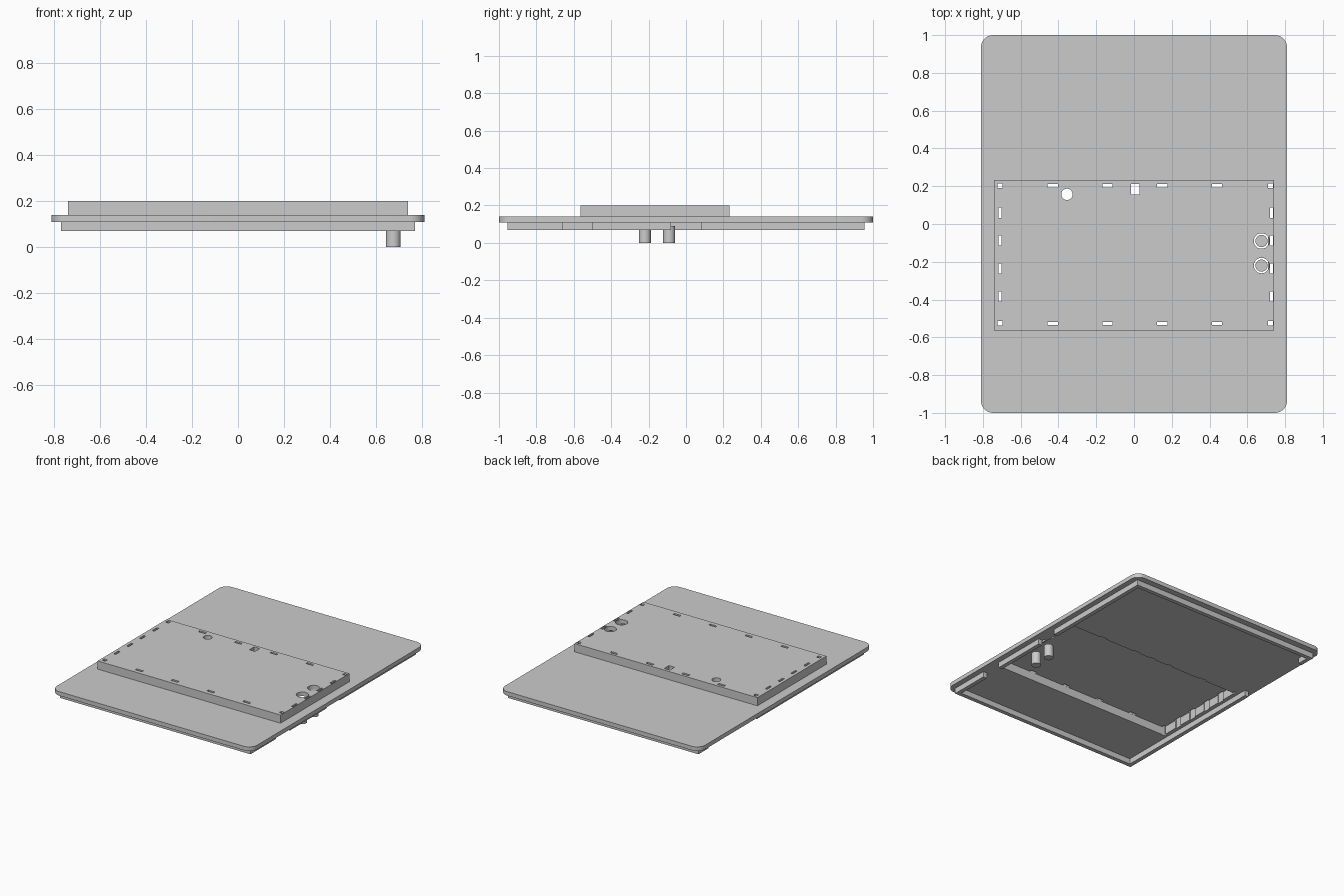
import bpy, bmesh
from mathutils import Matrix, Vector

cube = bpy.data.objects.get("Cube")
if cube:
    bpy.data.objects.remove(cube, do_unlink=True)

grey = bpy.data.materials.new("plain grey")
grey.use_nodes = True
grey.diffuse_color = (0.6, 0.6, 0.6, 1)
grey.node_tree.nodes["Principled BSDF"].inputs["Base Color"].default_value = grey.diffuse_color


def add_box(bm, x0, x1, y0, y1, z0, z1):
    size = Vector((x1 - x0, y1 - y0, z1 - z0))
    mid = Vector((x0 + x1, y0 + y1, z0 + z1)) / 2
    bmesh.ops.create_cube(bm, size=1, matrix=Matrix.Translation(mid) @ Matrix.Diagonal(size).to_4x4())


def add_cylinder(bm, x, y, r, z0, z1):
    bmesh.ops.create_cone(bm, cap_ends=True, segments=40, radius1=r, radius2=r, depth=z1 - z0,
                          matrix=Matrix.Translation((x, y, (z0 + z1) / 2)))


def make(name, bm):
    bmesh.ops.recalc_face_normals(bm, faces=bm.faces)
    mesh = bpy.data.meshes.new(name)
    bm.to_mesh(mesh)
    bm.free()
    mesh.materials.append(grey)
    obj = bpy.data.objects.new(name, mesh)
    bpy.context.collection.objects.link(obj)
    return obj


def smooth(obj):
    bpy.ops.object.select_all(action='DESELECT')
    obj.select_set(True)
    bpy.context.view_layer.objects.active = obj
    bpy.ops.object.shade_smooth_by_angle(angle=0.6)


def combine(obj, tool, operation):
    mod = obj.modifiers.new(tool.name, 'BOOLEAN')
    mod.object, mod.operation, mod.solver = tool, operation, 'EXACT'
    bpy.context.view_layer.objects.active = obj
    bpy.ops.object.modifier_apply(modifier=mod.name)
    bpy.data.objects.remove(tool, do_unlink=True)


# Flat plate with rounded corners
bm = bmesh.new()
add_box(bm, -0.81, 0.81, -1, 1, 0.11, 0.14)
corners = [e for e in bm.edges if abs(e.verts[0].co.z - e.verts[1].co.z) > 0.01]
bmesh.ops.bevel(bm, geom=corners, offset=0.065, segments=10, profile=0.5, affect='EDGES')
panel = make("cover_panel", bm)

# Raised hollow housing
bm = bmesh.new()
add_box(bm, -0.74, 0.74, -0.565, 0.232, 0.12, 0.2)
combine(panel, make("housing", bm), 'UNION')
bm = bmesh.new()
add_box(bm, -0.71, 0.71, -0.535, 0.202, 0.05, 0.17)
combine(panel, make("recess", bm), 'DIFFERENCE')

# Slots, corner holes and window, kept clear of each other
bm = bmesh.new()


def hole(x, y, w, h):
    add_box(bm, x - w / 2, x + w / 2, y - h / 2, y + h / 2, 0.1, 0.25)


for y in (0.203, -0.526):
    for i in range(4):
        hole(-0.43 + 0.29 * i, y, 0.054, 0.017)
    for x in (-0.709, 0.723):
        hole(x, y, 0.026, 0.024)
for x in (-0.709, 0.727):
    for i in range(4):
        hole(x, 0.06 - 0.148 * i, 0.016, 0.054)
hole(0.006, 0.183, 0.046, 0.055)
combine(panel, make("slot_cutter", bm), 'DIFFERENCE')

# Round holes
BUTTONS = ((0.675, -0.09), (0.675, -0.22))
bm = bmesh.new()
add_cylinder(bm, -0.355, 0.157, 0.03, 0.15, 0.25)
for x, y in BUTTONS:
    add_cylinder(bm, x, y, 0.041, 0.15, 0.25)
combine(panel, make("round_cutter", bm), 'DIFFERENCE')
smooth(panel)

# Rim strips under the plate, with gaps along the sides
bm = bmesh.new()
for y in (-0.955, 0.925):
    add_box(bm, -0.77, 0.77, y, y + 0.03, 0.07, 0.11)
for y0, y1 in ((-0.925, -0.66), (-0.5, -0.08), (0.08, 0.925)):
    add_box(bm, 0.74, 0.77, y0, y1, 0.07, 0.11)
for y0, y1 in ((-0.925, 0.28), (0.84, 0.925)):
    add_box(bm, -0.77, -0.74, y0, y1, 0.07, 0.11)
make("underside_rim", bm)

# Two push buttons
for i, (x, y) in enumerate(BUTTONS):
    bm = bmesh.new()
    add_cylinder(bm, x, y, 0.032, 0, 0.09)
    smooth(make("button_%d" % (i + 1), bm))
